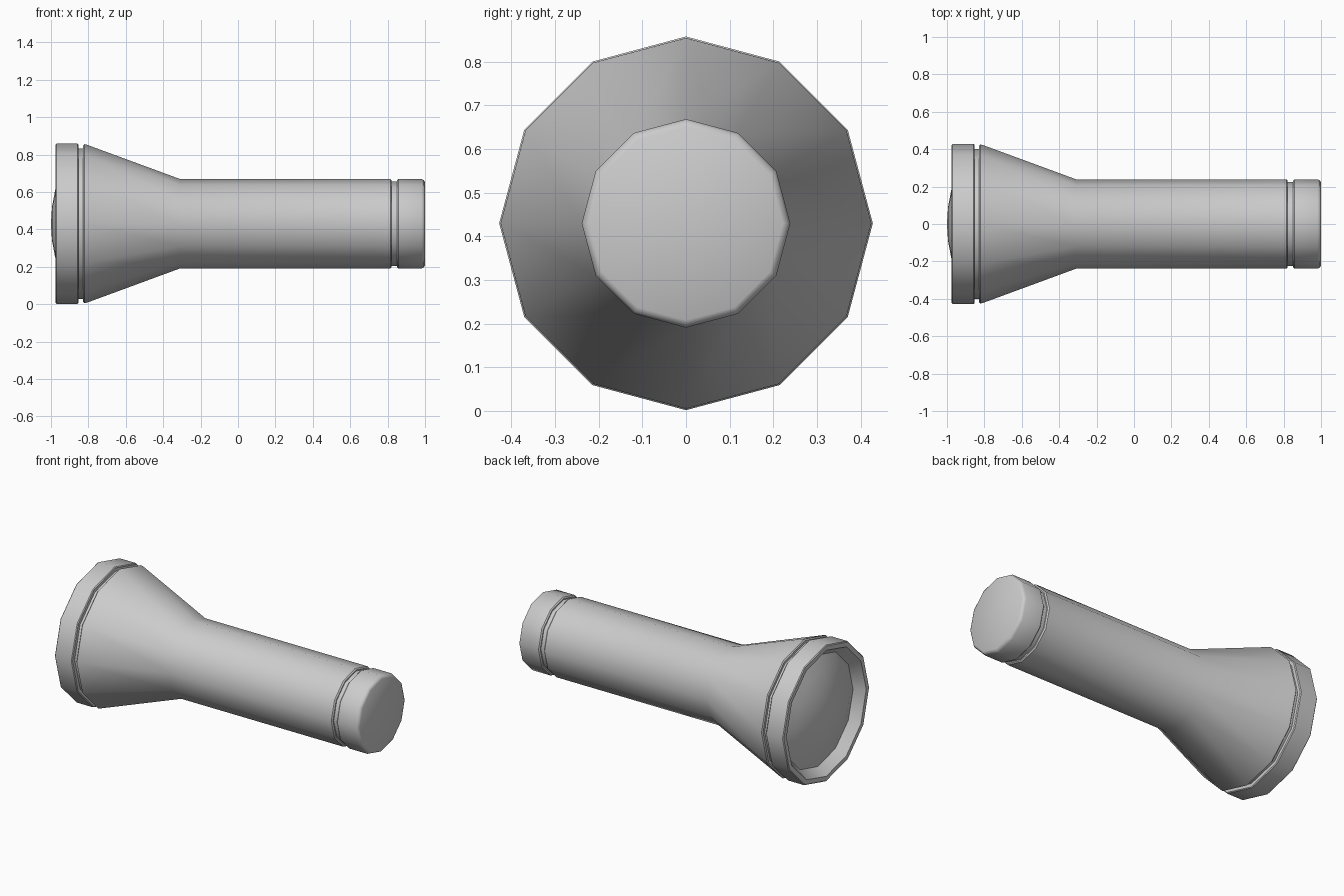
import bpy, bmesh
from math import cos, sin, pi, radians

if "Cube" in bpy.data.objects:
    bpy.data.objects.remove(bpy.data.objects["Cube"])

SIDES, CZ = 12, 0.43


def lathe(name, profile, closed=False):
    """Revolve (x, radius) points about the torch axis; radius 0 makes a pole."""
    bm = bmesh.new()
    rings = []
    for x, r in profile:
        if r == 0:
            rings.append([bm.verts.new((x, 0, CZ))] * SIDES)
        else:
            rings.append([bm.verts.new((x, r * cos(2 * pi * i / SIDES),
                                        CZ + r * sin(2 * pi * i / SIDES)))
                          for i in range(SIDES)])
    pairs = list(zip(rings, rings[1:]))
    if closed:
        pairs.append((rings[-1], rings[0]))
    for a, b in pairs:
        for i in range(SIDES):
            j = (i + 1) % SIDES
            quad = list(dict.fromkeys((a[i], a[j], b[j], b[i])))
            bm.faces.new(quad)
    bmesh.ops.recalc_face_normals(bm, faces=bm.faces)
    me = bpy.data.meshes.new(name)
    bm.to_mesh(me)
    bm.free()
    ob = bpy.data.objects.new(name, me)
    bpy.context.collection.objects.link(ob)
    bpy.ops.object.select_all(action='DESELECT')
    ob.select_set(True)
    bpy.context.view_layer.objects.active = ob
    bpy.ops.object.shade_smooth_by_angle(angle=radians(35))
    return ob


# Front ring holding the lens, with a sloped inner lip
lathe("head_ring", [(-0.97, 0.428), (-0.858, 0.428), (-0.853, 0.423),
                    (-0.853, 0.35), (-0.915, 0.35), (-0.975, 0.395),
                    (-0.975, 0.423)], closed=True)

# Shallow domed lens
lens = [(-1 + 0.69 * r * r, r) for r in (0, 0.09, 0.18, 0.27, 0.354)]
lathe("lens", lens + [(-0.89, 0.354), (-0.89, 0)])

# Flared head and handle, with a neck groove at each end
lathe("body", [(-0.87, 0), (-0.87, 0.402), (-0.828, 0.402), (-0.828, 0.418),
               (-0.822, 0.425), (-0.81, 0.423), (-0.31, 0.239),
               (0.815, 0.239), (0.822, 0.232), (0.822, 0.225),
               (0.86, 0.225), (0.86, 0)])

# Tail cap with bevelled edges
lathe("tail_cap", [(0.85, 0), (0.85, 0.232), (0.857, 0.239), (0.982, 0.239),
                   (0.994, 0.233), (1.0, 0.222), (1.0, 0)])
